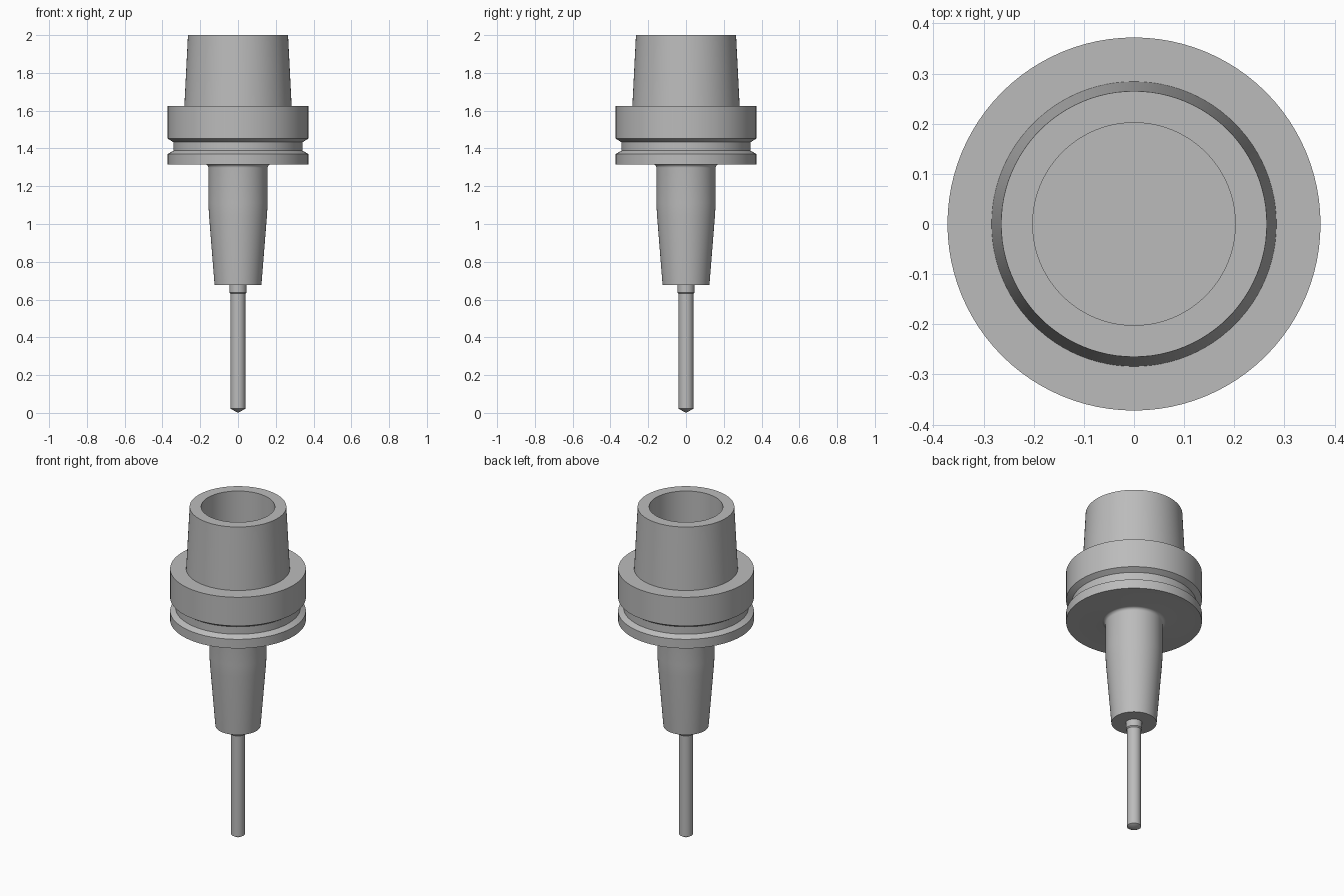
import bpy, bmesh, math

SEGMENTS = 96

default = bpy.data.objects.get("Cube")
if default:
    bpy.data.objects.remove(default, do_unlink=True)

steel = bpy.data.materials.new("steel grey")
steel.use_nodes = True
steel.diffuse_color = (0.5, 0.5, 0.5, 1)
steel.node_tree.nodes["Principled BSDF"].inputs["Base Color"].default_value = (0.5, 0.5, 0.5, 1)


def fillet(radius, z, size, steps=6):
    """Concave quarter round from a flat face at z down onto a shaft."""
    angles = [math.pi / 2 * i / steps for i in range(steps + 1)]
    return [(radius + size * (1 - math.sin(a)), z - size * (1 - math.cos(a)))
            for a in angles]


def turned_part(name, profile):
    """Spin an (r, z) profile about the z axis into a closed solid."""
    bm = bmesh.new()
    verts = [bm.verts.new((r, 0, z)) for r, z in profile]
    edges = [bm.edges.new(pair) for pair in zip(verts, verts[1:])]
    bmesh.ops.spin(bm, geom=verts + edges, cent=(0, 0, 0), axis=(0, 0, 1),
                   angle=math.tau, steps=SEGMENTS, use_duplicate=False)
    bmesh.ops.remove_doubles(bm, verts=bm.verts, dist=1e-5)
    bmesh.ops.recalc_face_normals(bm, faces=bm.faces)
    mesh = bpy.data.meshes.new(name)
    bm.to_mesh(mesh)
    bm.free()
    mesh.materials.append(steel)
    obj = bpy.data.objects.new(name, mesh)
    bpy.context.collection.objects.link(obj)
    bpy.ops.object.select_all(action="DESELECT")
    obj.select_set(True)
    bpy.context.view_layer.objects.active = obj
    bpy.ops.object.shade_smooth_by_angle(angle=math.radians(25))
    return obj


# Holder: open bore, tapered socket, grooved flange, tapered nose
bore = [(0, 1.6), (0.202, 1.6), (0.202, 2.0)]
socket = [(0.265, 2.0), (0.284, 1.625)]
flange = [(0.372, 1.625), (0.372, 1.452), (0.342, 1.433),
          (0.342, 1.388), (0.372, 1.371), (0.372, 1.316)]
nose = fillet(0.157, 1.316, 0.018) + [(0.157, 1.11), (0.153, 1.04),
                                      (0.124, 0.677), (0, 0.677)]
turned_part("tool_holder", bore + socket + flange + nose)

# Cutting tool: short shank collar, long body, shallow conical tip
turned_part("tool_shank", [(0, 0.70), (0.045, 0.70), (0.045, 0.637),
                           (0.039, 0.631), (0, 0.631)])
turned_part("tool_body", [(0, 0.64), (0.039, 0.64), (0.039, 0.022), (0, 0)])
